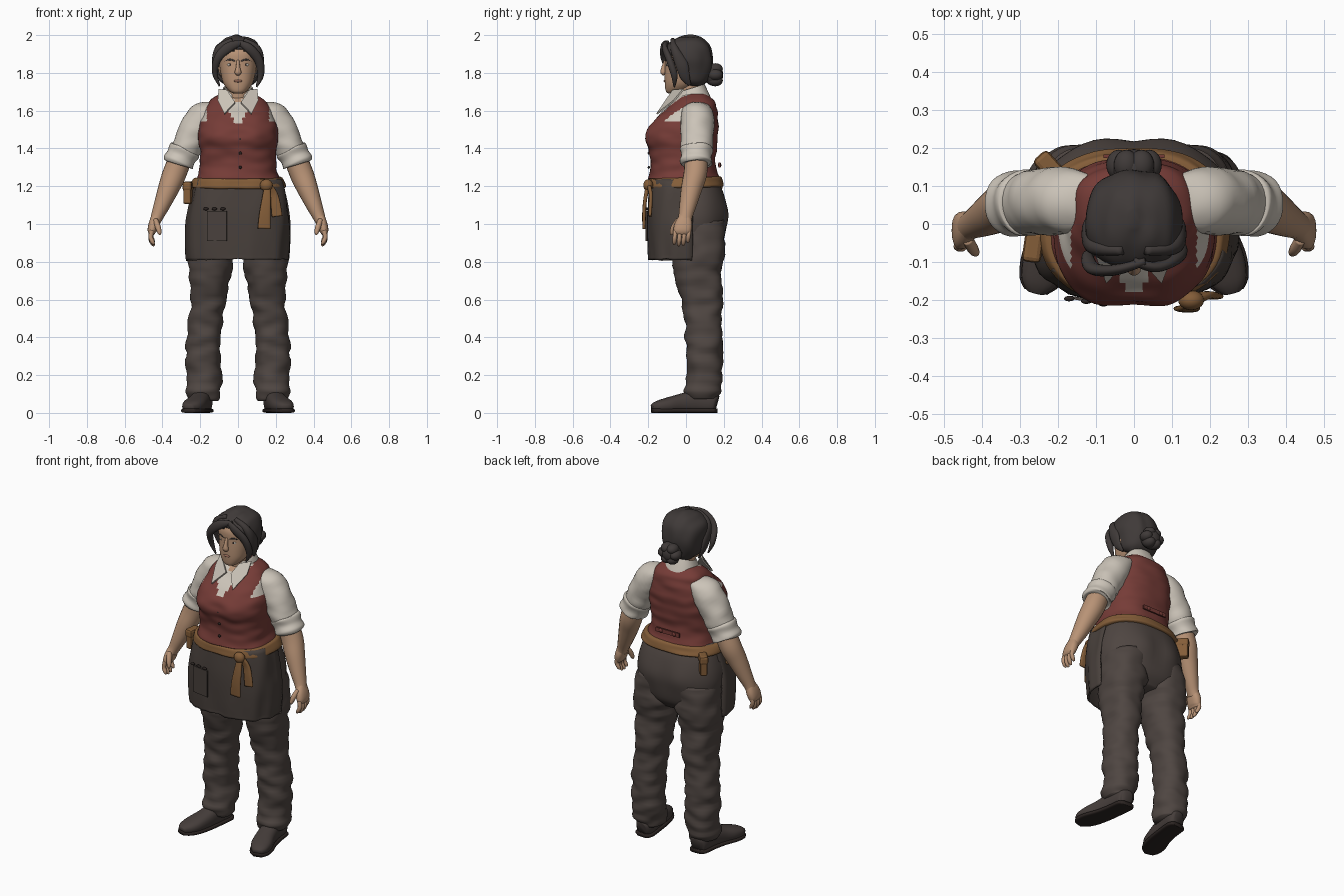
import bpy, bmesh, math
from mathutils import Vector, noise

cube = bpy.data.objects.get("Cube")
if cube:
    bpy.data.objects.remove(cube, do_unlink=True)


def material(name, r, g, b):
    m = bpy.data.materials.new(name)
    m.diffuse_color = (r, g, b, 1)
    m.use_nodes = True
    for node in m.node_tree.nodes:
        if node.type == 'BSDF_PRINCIPLED':
            node.inputs["Base Color"].default_value = (r, g, b, 1)
            node.inputs["Roughness"].default_value = 0.9
    return m


SKIN = material("skin", .48, .29, .18)
HAIR = material("dark_hair", .05, .042, .04)
VEST = material("red_vest", .18, .045, .038)
SHIRT = material("cream_shirt", .60, .55, .48)
TROUSER = material("brown_grey_trousers", .078, .061, .054)
APRON = material("dark_apron", .066, .052, .045)
LEATHER = material("tan_leather", .23, .11, .04)
SHOE = material("shoe_brown", .06, .047, .043)
DARK = material("dark_trim", .025, .018, .016)
LIP = material("lip", .36, .17, .115)


def finish(name, bm, mats, mirror=False, thick=0, smooth=True):
    """Turn a bmesh into a named object, with optional thickness and mirroring."""
    me = bpy.data.meshes.new(name)
    for f in bm.faces:
        f.smooth = smooth
    bm.to_mesh(me)
    bm.free()
    ob = bpy.data.objects.new(name, me)
    bpy.context.collection.objects.link(ob)
    for m in mats if isinstance(mats, list) else [mats]:
        me.materials.append(m)
    if thick:
        mod = ob.modifiers.new("thickness", 'SOLIDIFY')
        mod.thickness = thick
    if mirror:
        ob.modifiers.new("mirror", 'MIRROR')
    return ob


def resample(rows, steps):
    """Smooth a list of tuples with a Catmull-Rom spline."""
    out = []
    for i in range(len(rows) - 1):
        quad = [rows[max(i - 1, 0)], rows[i], rows[i + 1], rows[min(i + 2, len(rows) - 1)]]
        for k in range(steps):
            t = k / steps
            out.append([b + t / 2 * (c - a + t * (2*a - 5*b + 4*c - d + t * (3*(b - c) + d - a)))
                        for a, b, c, d in zip(*quad)])
    return out + [list(rows[-1])]


def superellipse(a, e):
    c, s = math.cos(a), math.sin(a)
    return (math.copysign(abs(c) ** (2 / e), c), math.copysign(abs(s) ** (2 / e), s))


def bridge(name, rings, mats, rule=None, keep=None, wrinkle=0, freq=(9, 9, 22), **kw):
    """Join rings of points into a closed skin, then crease, trim and colour it."""
    bm = bmesh.new()
    loops = [[bm.verts.new(p) for p in ring] for ring in rings]
    n = len(loops[0])
    for a, b in zip(loops, loops[1:]):
        for i in range(n):
            bm.faces.new((a[i], a[(i + 1) % n], b[(i + 1) % n], b[i]))
    bm.faces.new(loops[0])
    bm.faces.new(loops[-1])
    bmesh.ops.recalc_face_normals(bm, faces=bm.faces)
    bm.normal_update()
    if wrinkle:
        for v in bm.verts:
            p = Vector(q * f for q, f in zip(v.co, freq))
            v.co += v.normal * wrinkle * noise.noise(p)
    if keep:
        gone = [f for f in bm.faces if not keep(f.calc_center_median(), f.normal)]
        bmesh.ops.delete(bm, geom=gone, context='FACES')
    if rule:
        for f in bm.faces:
            f.material_index = rule(f.calc_center_median())
    return finish(name, bm, mats, **kw)


def loft(name, rows, mats, cx=None, e=2.3, bump=None, tilt=0, steps=5, n=56, **kw):
    """Stack level rings; each row is z, front y, back y, half width (and centre x)."""
    rings = []
    for row in resample(rows, steps):
        z, yf, yb, rx = row[:4]
        mid = row[4] if len(row) > 4 else 0
        ring = []
        for i in range(n):
            u, w = superellipse(math.tau * i / n, e)
            x, y = mid + rx * u, (yf + yb) / 2 + (yb - yf) / 2 * w
            if bump and w * bump[3] > 0:
                d = (abs(x) - bump[0]) ** 2 + (z - bump[1]) ** 2
                y += bump[3] * abs(w) * math.exp(-d / bump[2] ** 2)
            ring.append((x, y, z + tilt * (y - (yf + yb) / 2)))
        rings.append(ring)
    return bridge(name, rings, mats, **kw)


def tube(name, rows, mats, up=(0, 1, 0), e=2, steps=5, n=20, floor=None, **kw):
    """Sweep an oval along a path; each row is x, y, z, width, depth."""
    rows = resample(rows, steps)
    pts = [Vector(r[:3]) for r in rows]
    rings = []
    for i, r in enumerate(rows):
        t = (pts[min(i + 1, len(pts) - 1)] - pts[max(i - 1, 0)]).normalized()
        side = t.cross(Vector(up)).normalized()
        other = side.cross(t)
        ring = []
        for k in range(n):
            u, w = superellipse(math.tau * k / n, e)
            p = pts[i] + side * r[3] * u + other * r[4] * w
            if floor is not None:
                p.z = max(p.z, floor)
            ring.append(p)
        rings.append(ring)
    return bridge(name, rings, mats, **kw)


def ball(name, loc, size, mat, mirror=False):
    bm = bmesh.new()
    bmesh.ops.create_uvsphere(bm, u_segments=20, v_segments=12, radius=1)
    for v in bm.verts:
        v.co = Vector(c * s + o for c, s, o in zip(v.co, size, loc))
    return finish(name, bm, mat, mirror)


def box(name, loc, size, mat, turn=0):
    bm = bmesh.new()
    bmesh.ops.create_cube(bm, size=1)
    bmesh.ops.scale(bm, vec=size, verts=bm.verts)
    ob = finish(name, bm, mat, smooth=False)
    ob.location, ob.rotation_euler.z = loc, math.radians(turn)
    mod = ob.modifiers.new("round", 'BEVEL')
    mod.width, mod.segments = min(size) * .25, 2
    return ob


def plate(name, pts, mat, thick=.006, mirror=False):
    bm = bmesh.new()
    bm.faces.new([bm.verts.new(p) for p in pts])
    return finish(name, bm, mat, mirror, thick, smooth=False)


# Trousers: seat and two legs
loft("trouser_seat", [(.84, -.03, .15, .12), (.9, -.1, .195, .23), (1, -.14, .21, .262), (1.08, -.15, .21, .262),
     (1.17, -.15, .195, .24), (1.25, -.15, .16, .212)], TROUSER, e=2.4, bump=(.1, 1.05, .09, .018))
loft("trouser_leg", [(.07, .01, .165, .078, .185), (.12, -.01, .185, .088, .18), (.2, .01, .192, .093, .18),
     (.3, 0, .195, .09, .18), (.4, 0, .195, .092, .178), (.5, -.01, .19, .09, .168), (.6, -.03, .19, .095, .158),
     (.7, -.055, .19, .108, .15), (.8, -.07, .2, .118, .148), (.9, -.09, .21, .122, .142), (1.02, -.1, .2, .11, .14)],
     TROUSER, wrinkle=.016, mirror=True)

# Shoes with soles and heels
shoe = [(.185, .165, .05, .03, .04), (.185, .14, .055, .05, .055), (.195, .05, .06, .052, .06),
        (.21, -.03, .05, .056, .05), (.232, -.1, .04, .06, .04), (.25, -.15, .033, .048, .03), (.258, -.178, .026, .025, .02)]
tube("shoe", shoe, SHOE, up=(0, 0, 1), e=2.5, floor=.004, mirror=True)
tube("shoe_sole", [(x, y, .012, w + .006, .012) for x, y, z, w, h in shoe], DARK, up=(0, 0, 1), e=4, floor=0, mirror=True)

# Vest over the torso, with shirt in the neckline and at the armholes


def vest_rule(c):
    x = abs(c.x)
    if c.y < .02 and c.z > 1.63 + 1.5 * x:
        return 2
    return int((c.y < .02 and c.z > 1.51 + 1.8 * x) or (x > .165 and c.z > 1.54))


loft("vest", [(1.24, -.198, .178, .22), (1.28, -.19, .165, .206), (1.33, -.188, .158, .2), (1.4, -.197, .163, .203),
     (1.46, -.208, .17, .213), (1.52, -.19, .172, .205), (1.57, -.147, .168, .187), (1.62, -.095, .16, .168),
     (1.66, -.05, .142, .143), (1.695, 0, .1, .08)], [VEST, SHIRT, SKIN], e=2.45, steps=7, n=88,
     bump=(.1, 1.46, .07, -.016), rule=vest_rule, wrinkle=.007)
for i, y in enumerate((-.197, -.197, -.207)):
    ball("vest_button", (.012, y, 1.3 + .075 * i), (.008, .006, .008), DARK)
plate("vest_back_strap", [(x, .173, z) for x, z in ((-.08, 1.3), (.08, 1.3), (.08, 1.325), (-.08, 1.325))], VEST, .009)
ball("back_strap_button", (.045, .178, 1.312), (.013, .009, .013), VEST, True)

# Shirt sleeves, rolled cuffs and collar
tube("sleeve", [(.11, .06, 1.615, .045, .065), (.17, .06, 1.575, .08, .086), (.225, .06, 1.5, .088, .088),
     (.265, .057, 1.42, .08, .085), (.298, .055, 1.35, .076, .08)], SHIRT, n=32, wrinkle=.009, mirror=True)
tube("rolled_cuff", [(.277, .057, 1.4, .07, .075), (.282, .057, 1.39, .086, .088), (.3, .055, 1.355, .082, .083),
     (.315, .053, 1.325, .086, .087), (.318, .053, 1.318, .07, .072)], SHIRT, n=32, wrinkle=.008, mirror=True)
loft("collar_band", [(1.63, -.075, .135, .108), (1.68, -.055, .115, .092), (1.72, -.035, .098, .078)], SHIRT, tilt=.3,
     keep=lambda c, n: abs(n.z) < .85 and not (abs(c.x) < .03 and c.y < 0), thick=.008)
plate("collar_flap", [(.014, -.088, 1.64), (.055, -.065, 1.705), (.1, -.01, 1.71), (.105, -.06, 1.65), (.07, -.15, 1.58)],
      SHIRT, .009, True)

# Forearms and hands
tube("forearm", [(.3, .055, 1.36, .06, .06), (.335, .05, 1.27, .063, .062), (.367, .03, 1.19, .056, .056),
     (.403, .01, 1.1, .043, .045), (.428, -.003, 1.04, .033, .037), (.44, -.01, 1.01, .028, .04)], SKIN, mirror=True)
tube("palm", [(.43, -.003, 1.045, .026, .03), (.445, -.012, 1, .028, .046), (.455, -.02, .965, .024, .047),
     (.456, -.022, .945, .014, .04)], SKIN, e=2.4, mirror=True)
for i in range(4):
    y, drop = -.056 + .024 * i, (0, .008, .005, -.01)[i]
    tube("finger", [(.456, y, .965, .013, .012), (.462, y - .003, .93 - drop, .012, .012),
         (.452, y - .006, .905 - drop, .011, .011), (.443, y - .006, .892 - drop, .005, .005)], SKIN, n=10, mirror=True)
tube("thumb", [(.437, -.04, 1.02, .014, .016), (.424, -.064, .985, .015, .015), (.416, -.075, .955, .011, .011),
     (.414, -.077, .942, .004, .004)], SKIN, n=12, mirror=True)

# Apron, sash, bow tails and pouches
loft("apron", [(.81, -.2, .19, .268), (.9, -.205, .2, .276), (1, -.207, .2, .279), (1.1, -.205, .2, .265),
     (1.23, -.193, .2, .235)], APRON, e=2.6, wrinkle=.016, freq=(17, 17, 3),
     keep=lambda c, n: c.y < .03 and abs(n.z) < .9, thick=.01)
plate("apron_pocket", [(-.165, -.197, .91), (-.06, -.214, .91), (-.06, -.214, 1.07), (-.165, -.197, 1.07)], APRON, .008)
for x in (-.17, -.125, -.08):
    ball("pocket_stitch", (x, -.196 - (x + .17) * .15, 1.08), (.014, .007, .008), DARK)
loft("sash", [(1.192, -.2, .194, .246), (1.2, -.207, .2, .252), (1.22, -.204, .193, .246), (1.24, -.2, .186, .235),
     (1.246, -.19, .176, .225)], LEATHER, e=2.5, tilt=.03, wrinkle=.006)
ball("sash_knot", (.15, -.2, 1.205), (.034, .026, .032), LEATHER)
tube("long_sash_tail", [(.155, -.2, 1.21, .014, .012), (.15, -.216, 1.13, .024, .01), (.142, -.222, 1.05, .03, .01),
     (.138, -.222, .975, .034, .008)], LEATHER, e=3)
tube("short_sash_tail", [(.16, -.2, 1.21, .014, .012), (.187, -.187, 1.16, .022, .01), (.2, -.188, 1.1, .026, .01),
     (.207, -.19, 1.04, .028, .008)], LEATHER, e=3)
for place, x, y, turn in (("side", -.265, -.06, 82), ("rear", -.222, .15, -48)):
    box(place + "_pouch", (x, y, 1.165), (.075, .042, .12), LEATHER, turn)
    box(place + "_pouch_flap", (x, y, 1.2), (.082, .05, .05), LEATHER, turn)

# Neck, head and face
loft("neck", [(1.58, -.04, .1, .065), (1.66, -.045, .085, .058), (1.77, -.055, .075, .056)], SKIN)
loft("head", [(1.69, -.09, -.04, .02), (1.702, -.106, -.01, .044), (1.74, -.112, .05, .075), (1.79, -.113, .09, .09),
     (1.85, -.111, .115, .099), (1.91, -.108, .12, .1), (1.96, -.07, .09, .07), (1.975, -.02, .04, .02)], SKIN)
tube("nose", [(0, -.108, 1.865, .008, .008), (0, -.118, 1.83, .011, .012), (0, -.12, 1.802, .018, .015),
     (0, -.113, 1.79, .01, .006)], SKIN, n=14)
ball("mouth", (0, -.111, 1.757), (.022, .007, .007), LIP)
ball("eye", (.04, -.099, 1.843), (.017, .005, .008), SHIRT, True)
ball("iris", (.039, -.1025, 1.843), (.007, .004, .008), DARK, True)
tube("eyebrow", [(.016, -.108, 1.862, .003, .004), (.042, -.103, 1.871, .005, .005), (.07, -.083, 1.862, .002, .004)],
     HAIR, up=(0, 0, 1), n=8, mirror=True)
ball("ear", (.1, .01, 1.81), (.014, .022, .032), SKIN, True)

# Hair: cap, face framing locks and bun
loft("hair_cap", [(1.73, .01, .085, .07), (1.76, -.05, .115, .1), (1.82, -.1, .135, .12), (1.88, -.12, .14, .127),
     (1.94, -.108, .128, .115), (1.98, -.06, .088, .075), (1.999, -.01, .035, .015)], HAIR, wrinkle=.009, freq=(24, 8, 8),
     keep=lambda c, n: c.y > -.02 or c.z > 1.925 - 3 * c.x ** 2, thick=.012)
tube("left_front_lock", [(0, -.098, 1.962, .01, .01), (.055, -.113, 1.933, .024, .014), (.108, -.088, 1.87, .024, .018),
     (.12, -.062, 1.79, .018, .018), (.098, -.062, 1.725, .004, .004)], HAIR, n=14)
tube("right_front_lock", [(.03, -.098, 1.962, .01, .01), (-.045, -.12, 1.938, .026, .014), (-.105, -.118, 1.88, .022, .016),
     (-.122, -.085, 1.8, .015, .016), (-.098, -.075, 1.73, .004, .004)], HAIR, n=14)
tube("side_lock", [(.03, -.07, 1.975, .012, .012), (.098, -.06, 1.925, .024, .022), (.122, -.025, 1.85, .016, .034),
     (.115, -.005, 1.78, .01, .026), (.098, .02, 1.735, .004, .008)], HAIR, n=14, mirror=True)
ball("bun", (0, .145, 1.79), (.06, .052, .058), HAIR)
for i in range(6):
    a = math.tau * i / 6
    ball("bun_coil", (.04 * math.cos(a), .155, 1.79 + .036 * math.sin(a)), (.033, .04, .03), HAIR)
